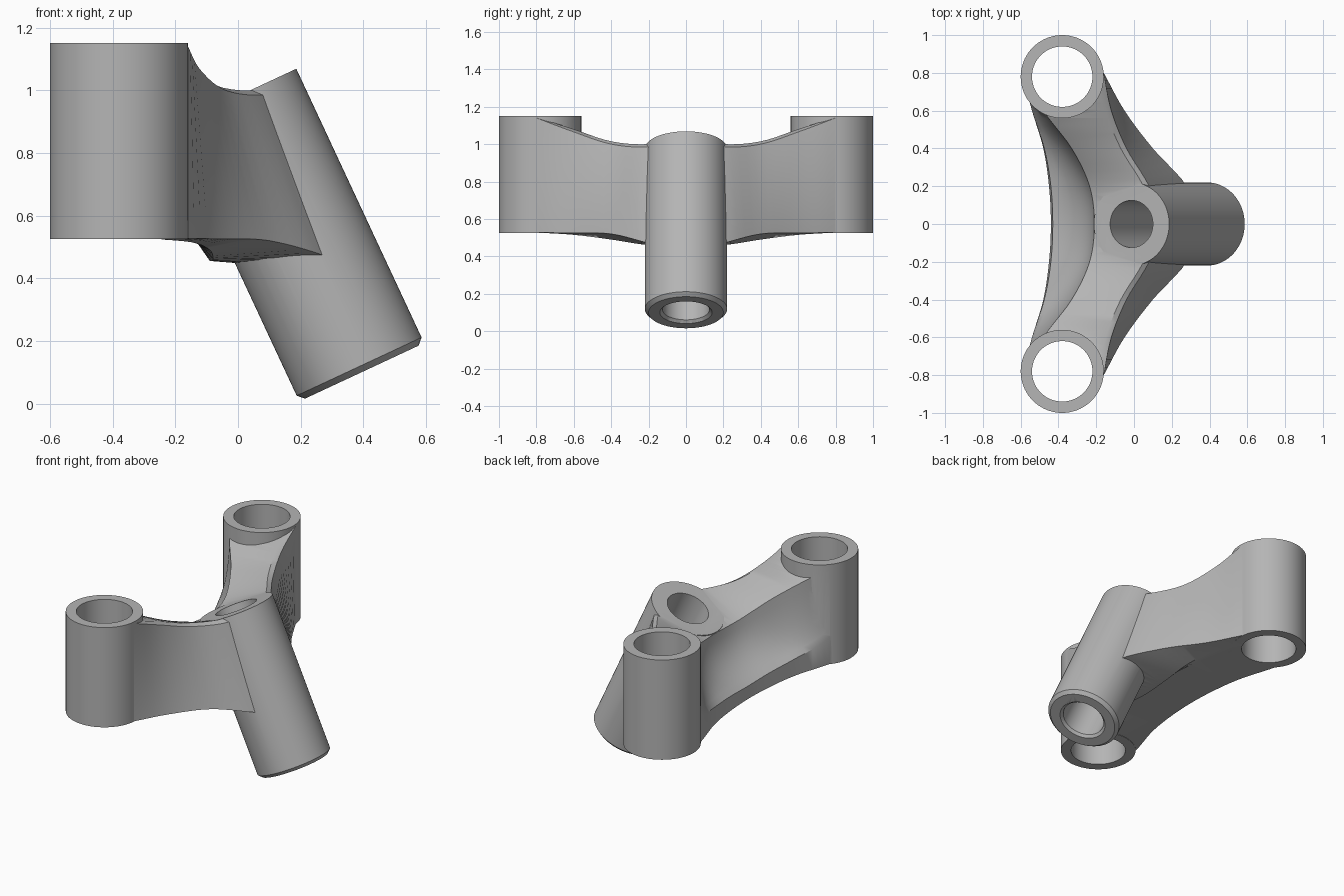
import bpy
import bmesh
from math import radians
from mathutils import Vector, Matrix

default = bpy.data.objects.get("Cube")
if default:
    bpy.data.objects.remove(default, do_unlink=True)

# Single cast metal colour
metal = bpy.data.materials.new("grey_metal")
metal.use_nodes = True
metal.diffuse_color = (0.46, 0.46, 0.46, 1)
metal.node_tree.nodes["Principled BSDF"].inputs["Base Color"].default_value = metal.diffuse_color


def make_object(name, bm):
    bmesh.ops.recalc_face_normals(bm, faces=bm.faces)
    mesh = bpy.data.meshes.new(name)
    bm.to_mesh(mesh)
    bm.free()
    mesh.materials.append(metal)
    obj = bpy.data.objects.new(name, mesh)
    bpy.context.collection.objects.link(obj)
    return obj


def skin(bm, rings):
    """Join closed rings of points into a capped solid."""
    loops = [[bm.verts.new(p) for p in ring] for ring in rings]
    count = len(loops[0])
    for a, b in zip(loops, loops[1:]):
        for i in range(count):
            j = (i + 1) % count
            bm.faces.new((a[i], a[j], b[j], b[i]))
    bm.faces.new(loops[0])
    bm.faces.new(loops[-1])


def turned(name, profile, base, axis, sides=72):
    """Solid of revolution from (radius, distance) pairs along an axis."""
    spin = Vector((0, 0, 1)).rotation_difference(axis).to_matrix()
    rings = []
    for radius, along in profile:
        ring = []
        for i in range(sides):
            turn = Matrix.Rotation(radians(360 * i / sides), 3, "Z")
            ring.append(Vector(base) + spin @ (turn @ Vector((radius, 0, along))))
        rings.append(ring)
    bm = bmesh.new()
    skin(bm, rings)
    return make_object(name, bm)


def combine(target, other, operation):
    mod = target.modifiers.new(operation, "BOOLEAN")
    mod.operation = operation
    mod.solver = "EXACT"
    mod.object = other
    bpy.context.view_layer.objects.active = target
    bpy.ops.object.modifier_apply(modifier=mod.name)
    bpy.data.objects.remove(other, do_unlink=True)


# Rails of the web: x and z at even steps from the middle out to a side tube
STEP = 0.2
FLAT = [0.527] * 5
RAILS = {
    "inner_bottom": ([-.44, -.45, -.48, -.54, -.595], FLAT),
    "inner_lip": ([-.43, -.44, -.475, -.54, -.59], [.6, .61, .63, .68, .8]),
    "scoop": ([-.23, -.26, -.35, -.485, -.585], [.68, .69, .72, .83, .95]),
    "inner_top": ([-.21, -.235, -.33, -.48, -.58], [.875, .89, .975, 1.08, 1.145]),
    "outer_top": ([.12, .05, -.07, -.15, -.19], [1.035, 1.0, 1.015, 1.08, 1.145]),
    "outer_edge": ([.15, .08, -.04, -.12, -.16], [1.02, .985, 1.0, 1.065, 1.14]),
    "outer_bottom": ([.35, .28, .1, -.05, -.16], [.42, .47, .52, .525, .527]),
    "ridge": ([-.09, -.08, -.09, -.15, -.3], [.455, .46, .49, .515, .527]),
    "ridge_back": ([-.14, -.14, -.16, -.22, -.35], FLAT),
}


def smooth_value(values, t):
    """Smooth curve through values, mirrored about the first one."""
    i = min(int(t), len(values) - 2)
    f = t - i
    a, b = values[i], values[i + 1]
    before = values[abs(i - 1)]
    after = values[i + 2] if i + 2 < len(values) else 2 * b - a
    m, n = (b - before) / 2, (after - a) / 2
    return (a + m * f + (3 * (b - a) - 2 * m - n) * f ** 2
            + (2 * (a - b) + m + n) * f ** 3)


def web_section(y):
    p = {name: Vector((smooth_value(xs, abs(y) / STEP), y,
                       smooth_value(zs, abs(y) / STEP)))
         for name, (xs, zs) in RAILS.items()}
    # Rounded scoop between the back lip and the top edge
    hollow = []
    for k in range(9):
        t = k / 8
        hollow.append(p["inner_lip"] * (1 - t) ** 2
                      + p["scoop"] * (2 * t * (1 - t)) + p["inner_top"] * t ** 2)
    rest = ["outer_top", "outer_edge", "outer_bottom", "ridge", "ridge_back"]
    return [p["inner_bottom"]] + hollow + [p[name] for name in rest]


bm = bmesh.new()
skin(bm, [web_section(0.8 * i / 20) for i in range(-20, 21)])
bmesh.ops.triangulate(bm, faces=bm.faces)
bracket = make_object("bracket_body", bm)

# Slanted centre tube, chamfered at its lower end
lower = Vector((0.395, 0, 0.1))
slant = Vector((-0.4226, 0, 0.9063))
length = 0.966
combine(bracket, turned("centre_tube", [(0.2, 0), (0.22, 0.02), (0.22, length)],
                        lower, slant), "UNION")

# Upright side tubes
up = Vector((0, 0, 1))
for side in (-1, 1):
    combine(bracket, turned("side_tube", [(0.22, 0.525), (0.22, 1.15)],
                            (-0.38, 0.78 * side, 0), up), "UNION")

# Bores through all three tubes
for side in (-1, 1):
    combine(bracket, turned("side_bore", [(0.16, 0.3), (0.16, 1.4)],
                            (-0.38, 0.78 * side, 0), up), "DIFFERENCE")
bore = [(0.16, -0.02), (0.14, 0), (0.125, 0.015), (0.125, length + 0.3)]
combine(bracket, turned("centre_bore", bore, lower, slant), "DIFFERENCE")

bpy.ops.object.select_all(action="DESELECT")
bracket.select_set(True)
bpy.context.view_layer.objects.active = bracket
bpy.ops.object.shade_smooth_by_angle(angle=radians(32))
